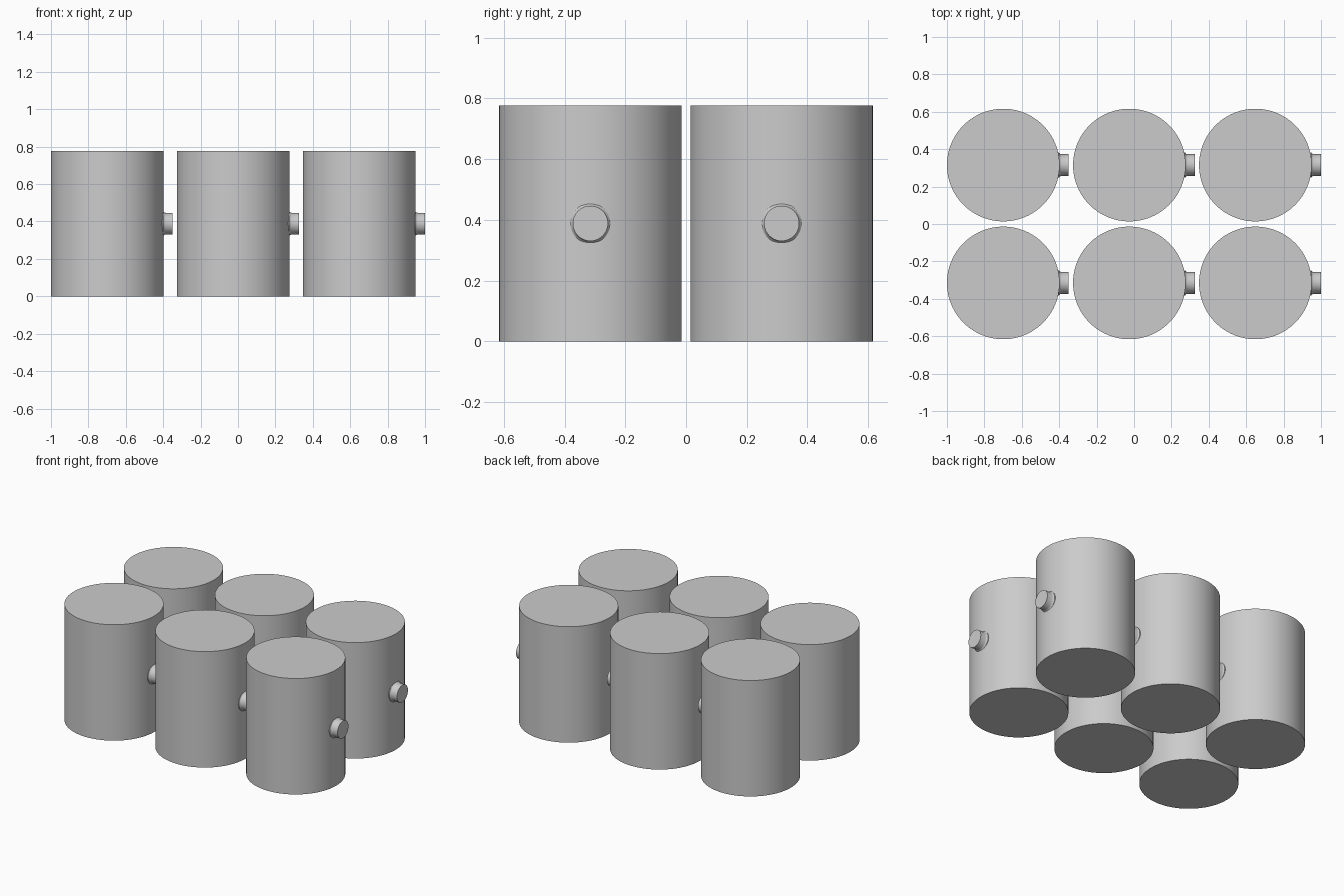
import bpy, math
from mathutils import Matrix, Vector

if "Cube" in bpy.data.objects:
    bpy.data.objects.remove(bpy.data.objects["Cube"])

grey = bpy.data.materials.new("plain grey")
grey.diffuse_color = (0.60, 0.60, 0.60, 1)
grey.use_nodes = True
grey.node_tree.nodes["Principled BSDF"].inputs["Base Color"].default_value = grey.diffuse_color

R, H = 0.301, 0.777


def lathe(name, profile, sides, matrix):
    """Closed solid of revolution around z from (radius, height) pairs."""
    verts, faces = [], []
    for r, z in profile:
        for i in range(sides):
            a = 2 * math.pi * i / sides
            verts.append(matrix @ Vector((r * math.cos(a), r * math.sin(a), z)))
    for k in range(len(profile) - 1):
        for i in range(sides):
            j = (i + 1) % sides
            faces.append((k * sides + i, k * sides + j,
                          (k + 1) * sides + j, (k + 1) * sides + i))
    faces.append(tuple(reversed(range(sides))))
    faces.append(tuple(range(len(verts) - sides, len(verts))))
    mesh = bpy.data.meshes.new(name)
    mesh.from_pydata(verts, [], faces)
    mesh.materials.append(grey)
    obj = bpy.data.objects.new(name, mesh)
    bpy.context.collection.objects.link(obj)
    bpy.ops.object.select_all(action='DESELECT')
    obj.select_set(True)
    bpy.context.view_layer.objects.active = obj
    bpy.ops.object.shade_smooth_by_angle(angle=math.radians(40))
    return obj


# Tanks in a three by two grid, each with a short outlet facing +x
drum = [(R, 0), (R, H)]
outlet = [(0.066, 0.28), (0.066, 0.299), (0.061, 0.303), (0.058, 0.311), (0.058, 0.350)]
for row, y in enumerate((-0.315, 0.315)):
    for col in range(3):
        x = -0.699 + 0.674 * col
        tag = f"{row + 1}_{col + 1}"
        lathe("tank_" + tag, drum, 96, Matrix.Translation((x, y, 0)))
        lathe("outlet_" + tag, outlet, 40,
              Matrix.Translation((x, y, H / 2)) @ Matrix.Rotation(math.pi / 2, 4, 'Y'))
